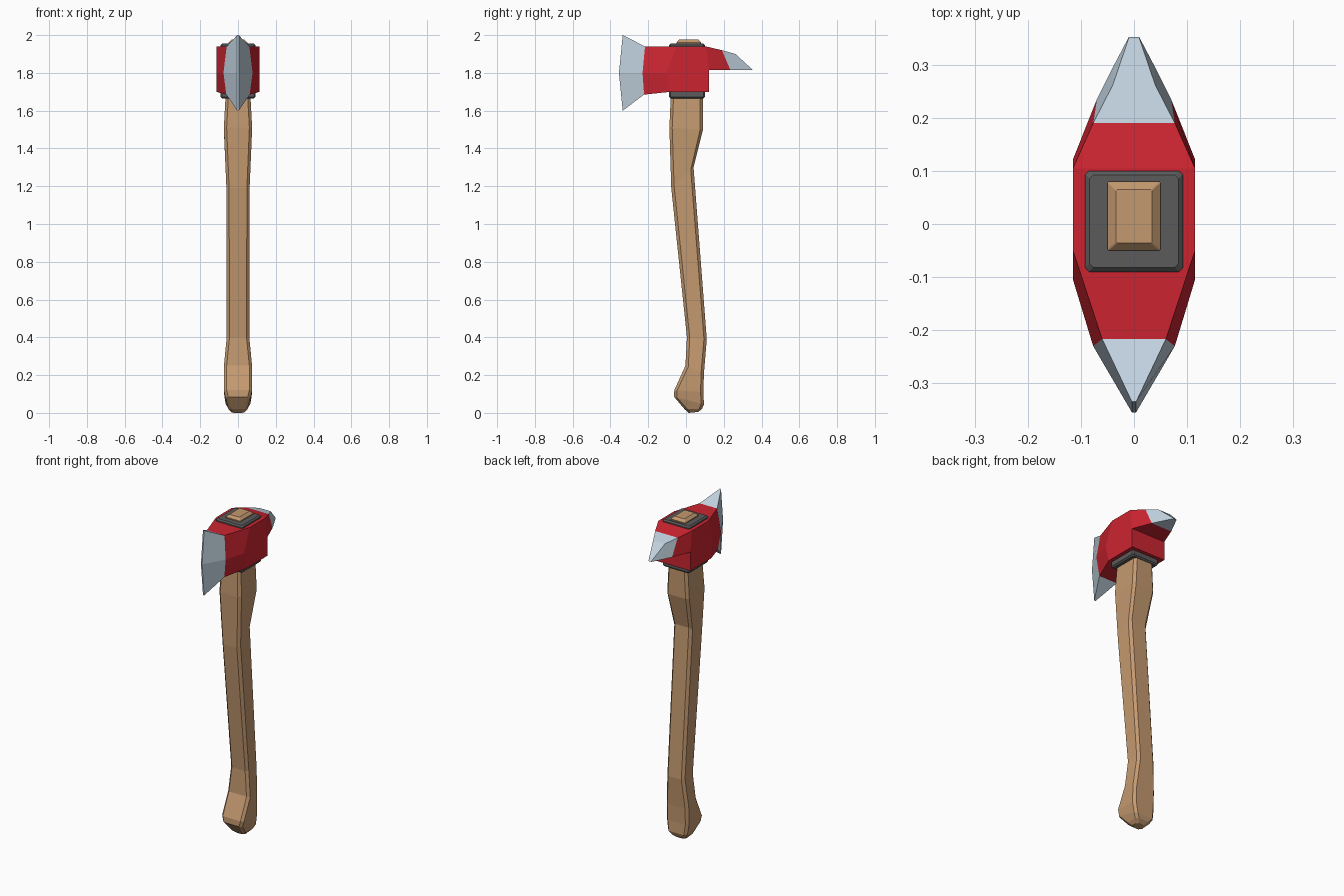
import bpy, bmesh

if "Cube" in bpy.data.objects:
    bpy.data.objects.remove(bpy.data.objects["Cube"])


def material(name, rgb):
    m = bpy.data.materials.new(name)
    m.diffuse_color = (*rgb, 1)
    m.use_nodes = True
    m.node_tree.nodes["Principled BSDF"].inputs["Base Color"].default_value = m.diffuse_color
    return m


WOOD = material("wood", (0.55, 0.32, 0.16))
RED = material("red_paint", (0.60, 0.018, 0.03))
STEEL = material("steel", (0.53, 0.64, 0.73))
DARK = material("dark_collar", (0.105, 0.105, 0.105))


def loft(name, rings, mats, seg_mats=None):
    """Skin a row of equal-sized point rings, cap the ends, weld repeats."""
    bm = bmesh.new()
    rows = [[bm.verts.new(p) for p in r] for r in rings]
    n = len(rows[0])
    for i, (a, b) in enumerate(zip(rows, rows[1:])):
        for k in range(n):
            j = (k + 1) % n
            f = bm.faces.new((a[k], a[j], b[j], b[k]))
            f.material_index = seg_mats[i] if seg_mats else 0
    for row, s in ((rows[0], 0), (rows[-1], -1)):
        f = bm.faces.new(row)
        f.material_index = seg_mats[s] if seg_mats else 0
    bmesh.ops.remove_doubles(bm, verts=bm.verts, dist=0.0005)
    bmesh.ops.recalc_face_normals(bm, faces=bm.faces)
    me = bpy.data.meshes.new(name)
    bm.to_mesh(me)
    bm.free()
    for m in mats:
        me.materials.append(m)
    ob = bpy.data.objects.new(name, me)
    bpy.context.collection.objects.link(ob)
    return ob


def oct_ring(y0, z0, y1, z1, w, c):
    """Chamfered rectangle, tilted from its front edge to its back edge."""
    t = c / (y1 - y0)
    pts = [(w - c, 0), (w, t), (w, 1 - t), (w - c, 1),
           (c - w, 1), (-w, 1 - t), (-w, t), (c - w, 0)]
    return [(x, y0 + (y1 - y0) * s, z0 + (z1 - z0) * s) for x, s in pts]


# Handle: front y, front z, back y, back z, half width
handle = [
    (-0.080, 1.69, 0.090, 1.69, 0.065),
    (-0.088, 1.51, 0.090, 1.50, 0.075),
    (-0.078, 1.19, 0.040, 1.30, 0.062),
    (0.005, 0.40, 0.110, 0.39, 0.060),
    (-0.003, 0.25, 0.095, 0.21, 0.075),
    (-0.062, 0.12, 0.092, 0.11, 0.075),
    (-0.063, 0.085, 0.095, 0.045, 0.066),
    (-0.008, 0.02, 0.085, 0.022, 0.050),
    (0.015, 0.0, 0.065, 0.005, 0.032),
]
loft("handle", [oct_ring(*r, 0.015) for r in handle], [WOOD])

# Wooden handle end poking out of the top
loft("handle_top", [oct_ring(-0.050, 1.94, 0.080, 1.94, 0.050, 0.002),
                    oct_ring(-0.050, 1.961, 0.080, 1.961, 0.050, 0.002),
                    oct_ring(-0.036, 1.976, 0.065, 1.976, 0.034, 0.002)], [WOOD])

# Dark collars below and above the head
for name, lo, hi in (("lower_collar", 1.665, 1.72), ("upper_collar", 1.91, 1.955)):
    b = 0.008
    loft(name, [oct_ring(-0.09 + d, z, 0.10 - d, z, 0.092 - d, 0.007)
                for z, d in ((lo, b), (lo + b, 0), (hi - b, 0), (hi, b))], [DARK])

# Head: each section has top, middle and bottom (y, z, half width), mirrored in x
tip = (0.352, 1.815, 0.010)
sections = [
    [(-0.335, 2.00, 0.004), (-0.355, 1.80, 0.004), (-0.335, 1.60, 0.004)],
    [(-0.217, 1.94, 0.060), (-0.230, 1.80, 0.077), (-0.222, 1.685, 0.062)],
    [(-0.050, 1.94, 0.115), (-0.105, 1.80, 0.115), (-0.080, 1.70, 0.115)],
    [(0.105, 1.94, 0.115), (0.122, 1.815, 0.115), (0.122, 1.70, 0.115)],
    # step up to the pick: the bottom point joins the middle one
    [(0.105, 1.94, 0.115)] + [(0.122, 1.815, 0.115)] * 2,
    [(0.190, 1.92, 0.077)] + [(0.235, 1.815, 0.070)] * 2,
    [(0.262, 1.90, 0.040)] + [(0.295, 1.815, 0.040)] * 2,
    [(0.350, 1.819, 0.010), tip, tip],
]
rings = [[(w, y, z) for y, z, w in s] + [(-w, y, z) for y, z, w in reversed(s)]
         for s in sections]
loft("axe_head", rings, [RED, STEEL], [1, 0, 0, 0, 0, 1, 1])
